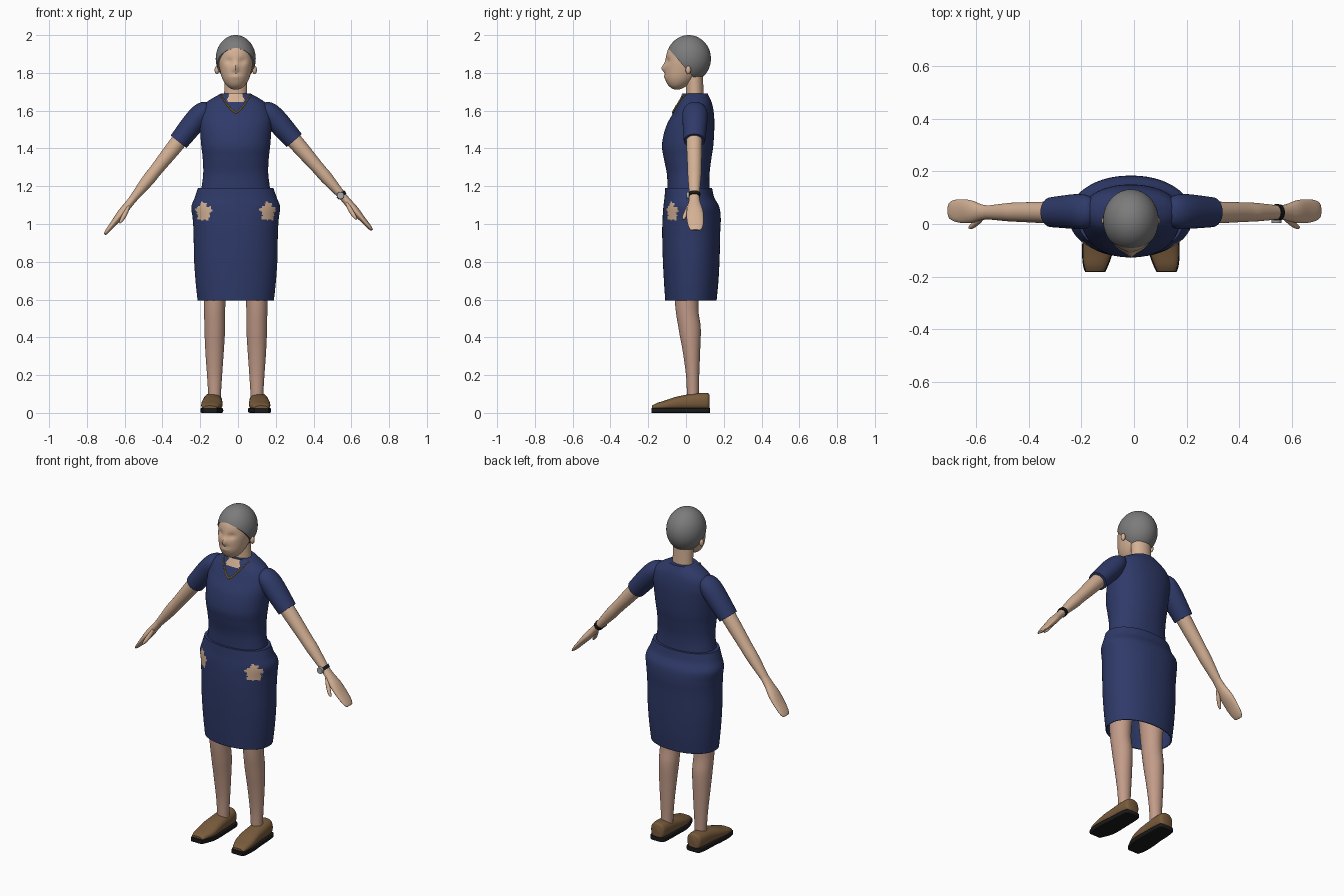
import bpy, bmesh, math
from mathutils import Matrix, Vector
from mathutils.bvhtree import BVHTree

cube = bpy.data.objects.get("Cube")
if cube:
    bpy.data.objects.remove(cube)

MID = -0.012  # the body's centre line


def material(name, r, g, b):
    m = bpy.data.materials.new(name)
    m.use_nodes = True
    m.diffuse_color = (r, g, b, 1)
    bsdf = m.node_tree.nodes["Principled BSDF"]
    bsdf.inputs["Base Color"].default_value = (r, g, b, 1)
    bsdf.inputs["Roughness"].default_value = 0.7
    return m


NAVY = material("navy cloth", 0.028, 0.042, 0.14)
SKIN = material("skin", 0.66, 0.44, 0.30)
LEG = material("leg skin", 0.54, 0.33, 0.25)
HAIR = material("grey hair", 0.2, 0.2, 0.2)
BROWN = material("brown leather", 0.19, 0.105, 0.045)
BLACK = material("black rubber", 0.01, 0.01, 0.01)
GOLD = material("gold", 0.5, 0.3, 0.07)
STEEL = material("watch steel", 0.4, 0.4, 0.4)


def finish(name, bm, mats, rule=None, angle=45):
    """Turn a bmesh into a smooth shaded object; rule picks a material per face."""
    bmesh.ops.recalc_face_normals(bm, faces=bm.faces)
    for f in bm.faces:
        f.smooth = True
        if rule and rule(f.calc_center_median()):
            f.material_index = 1
    me = bpy.data.meshes.new(name)
    bm.to_mesh(me)
    bm.free()
    me.set_sharp_from_angle(angle=math.radians(angle))
    for m in mats:
        me.materials.append(m)
    ob = bpy.data.objects.new(name, me)
    bpy.context.scene.collection.objects.link(ob)
    return ob


def refine(rings, steps):
    """Catmull-Rom interpolation between the key rings."""
    out = []
    for i in range(len(rings) - 1):
        a, b, c, d = (rings[min(max(j, 0), len(rings) - 1)] for j in range(i - 1, i + 3))
        for k in range(steps):
            t = k / steps
            out.append([0.5 * (2 * q + (r - p) * t + (2 * p - 5 * q + 4 * r - s) * t * t
                               + (3 * q - p - 3 * r + s) * t ** 3)
                        for p, q, r, s in zip(a, b, c, d)])
    return out + [list(rings[-1])]


def loft(name, rings, mats, matrix=None, segs=32, steps=5, power=2.0,
         caps=(True, True), rule=None, shape=None):
    """Skin rings (position, centre x, half width, low y, high y) along local z."""
    bm = bmesh.new()
    loops = []
    for t, cx, rx, lo, hi in refine(rings, steps):
        loop = []
        for i in range(segs):
            c, s = math.cos(math.tau * i / segs), math.sin(math.tau * i / segs)
            x = cx + rx * math.copysign(abs(c) ** (2 / power), c)
            y = (lo + hi) / 2 + (hi - lo) / 2 * math.copysign(abs(s) ** (2 / power), s)
            loop.append(bm.verts.new((x, y, t)))
        loops.append(loop)
    for a, b in zip(loops, loops[1:]):
        for i in range(segs):
            j = (i + 1) % segs
            bm.faces.new((a[i], a[j], b[j], b[i]))
    for keep, loop in zip(caps, (loops[0], loops[-1])):
        if keep:
            bm.faces.new(loop)
    for v in bm.verts:
        if shape:
            shape(v.co)
    bm.transform(matrix or Matrix.Translation((MID, 0, 0)))
    return finish(name, bm, mats, rule)


def ellipsoid(name, centre, radii, mat, segs=24):
    bm = bmesh.new()
    bmesh.ops.create_uvsphere(bm, u_segments=segs, v_segments=segs // 2, radius=1)
    bm.transform(Matrix.Translation(centre) @ Matrix.Diagonal((*radii, 1)))
    return finish(name, bm, [mat])


# Head with softly modelled brow, eye sockets, nose and mouth
def face_shape(co):
    if co.y > -0.03:
        return
    def bump(x, z, wx, wz):
        return math.exp(-((abs(co.x) - x) / wx) ** 2 - ((co.z - z) / wz) ** 2)
    co.y += (0.012 * bump(0.035, 1.862, 0.02, 0.016) - 0.016 * bump(0, 1.826, 0.013, 0.02)
             + 0.005 * bump(0, 1.795, 0.03, 0.007) - 0.004 * bump(0, 1.78, 0.03, 0.01))


loft("head", [(1.712, 0, 0.012, -0.06, -0.035), (1.72, 0, 0.032, -0.078, -0.015),
              (1.74, 0, 0.054, -0.098, 0.02), (1.775, 0, 0.073, -0.112, 0.06),
              (1.83, 0, 0.087, -0.114, 0.1), (1.875, 0, 0.092, -0.108, 0.11),
              (1.93, 0, 0.085, -0.092, 0.1), (1.97, 0, 0.05, -0.05, 0.07)],
     [SKIN], segs=48, shape=face_shape)
loft("neck", [(1.62, 0, 0.064, -0.01, 0.1), (1.69, 0, 0.061, 0, 0.093),
              (1.8, 0, 0.06, -0.005, 0.09)], [SKIN])

# Hair cap, cut along a slanting hairline and at the nape
bm = bmesh.new()
bmesh.ops.create_uvsphere(bm, u_segments=48, v_segments=32, radius=1)
bm.transform(Matrix.Translation((MID, 0.014, 1.875)) @ Matrix.Diagonal((0.106, 0.118, 0.125, 1)))
for point, normal in (((0, -0.1, 1.937), (0, -0.115, -0.1)), ((0, 0, 1.778), (0, 0, -1))):
    cut = bmesh.ops.bisect_plane(bm, geom=bm.verts[:] + bm.edges[:] + bm.faces[:],
                                 plane_co=point, plane_no=normal, clear_outer=True)
    rim = [e for e in cut["geom_cut"] if isinstance(e, bmesh.types.BMEdge)]
    bmesh.ops.holes_fill(bm, edges=rim)
finish("hair", bm, [HAIR])
for side, label in ((1, "left"), (-1, "right")):
    ellipsoid(label + "_ear", (MID + side * 0.1, 0.012, 1.815), (0.012, 0.014, 0.022), SKIN)


# Dress top with a small notch at the neckline
def neckline(c):
    return c.z > 1.65 and c.y < 0.02 and abs(c.x - MID) < 0.034 + (1.69 - c.z) * 0.3


torso = loft("dress_top", [(1.15, 0, 0.187, -0.098, 0.13), (1.2, 0, 0.18, -0.098, 0.125),
                           (1.27, 0, 0.172, -0.102, 0.125), (1.35, 0, 0.175, -0.118, 0.135),
                           (1.42, 0, 0.183, -0.127, 0.145), (1.51, 0, 0.189, -0.108, 0.15),
                           (1.58, 0, 0.188, -0.073, 0.148), (1.64, 0, 0.16, -0.043, 0.137),
                           (1.69, 0, 0.08, -0.02, 0.115)],
             [NAVY, SKIN], segs=96, steps=8, power=2.15, rule=neckline)


# Skirt, open at the hem, with ragged bare patches on the hips
def bare_patch(c):
    d = c - Vector((MID + math.copysign(0.172, c.x - MID), -0.076, 1.065))
    a = math.atan2(d.z, d.x)
    return d.length < 0.047 * (1 + 0.14 * math.sin(5 * a) + 0.1 * math.sin(11 * a + 1))


skirt = loft("skirt", [(0.595, 0, 0.202, -0.11, 0.162), (0.7, 0, 0.213, -0.117, 0.172),
                       (0.82, 0, 0.221, -0.123, 0.178), (0.95, 0, 0.223, -0.126, 0.181),
                       (1.03, 0, 0.228, -0.124, 0.184), (1.09, 0, 0.235, -0.12, 0.176),
                       (1.14, 0, 0.217, -0.114, 0.15), (1.19, 0, 0.2, -0.11, 0.138)],
             [NAVY, SKIN], segs=144, steps=12, power=2.15, caps=(False, True), rule=bare_patch)
thick = skirt.modifiers.new("cloth thickness", "SOLIDIFY")
thick.thickness = 0.006

# Necklace beads resting on the chest
tree = BVHTree.FromPolygons([v.co for v in torso.data.vertices],
                            [p.vertices for p in torso.data.polygons])
bm = bmesh.new()
BEADS = 39
for i in range(BEADS):
    u = 2 * i / (BEADS - 1) - 1
    x, z = MID + 0.078 * math.copysign(abs(u) ** 1.15, u), 1.59 + 0.092 * abs(u) ** 1.7
    hit = tree.ray_cast(Vector((x, -1, z)), Vector((0, 1, 0)))[0]
    if hit:
        bmesh.ops.create_icosphere(bm, subdivisions=1, radius=0.0052,
                                   matrix=Matrix.Translation(hit - Vector((0, 0.003, 0))))
finish("necklace", bm, [GOLD])


# Arms: local z runs from the shoulder to the fingertips, local y is the model's y
def frame(start, end):
    d = (end - start).normalized()
    y = Vector((0, 1, 0))
    rot = Matrix((y.cross(d), y, d)).transposed().to_4x4()
    return Matrix.Translation(start) @ rot


for side, label, tip in ((1, "left", (0.71, 0, 0.967)), (-1, "right", (-0.704, 0, 0.947))):
    m = frame(Vector((MID + side * 0.172, 0, 1.6)), Vector(tip))
    loft(label + "_sleeve", [(-0.045, 0, 0.015, 0.03, 0.065), (-0.03, 0, 0.035, 0.0, 0.095),
                             (0.01, 0, 0.053, -0.018, 0.112), (0.08, 0, 0.059, -0.018, 0.113),
                             (0.21, 0, 0.053, -0.012, 0.102)], [NAVY], m)
    loft(label + "_arm", [(0.1, 0, 0.043, 0, 0.088), (0.25, 0, 0.041, 0.003, 0.085),
                          (0.4, 0, 0.034, 0.008, 0.082), (0.47, 0, 0.033, 0.01, 0.08),
                          (0.6, 0, 0.021, 0.018, 0.07)], [SKIN], m)
    loft(label + "_hand", [(0.59, 0, 0.021, 0.018, 0.07), (0.64, 0, 0.021, 0.014, 0.075),
                           (0.7, 0, 0.022, 0.004, 0.09), (0.76, 0, 0.016, 0.004, 0.094),
                           (0.81, 0, 0.012, 0.012, 0.09), (0.835, 0, 0.007, 0.024, 0.078),
                           (0.838, 0, 0.002, 0.04, 0.06)], [SKIN], m)
    thumb = [(0.64, 0.006, 0.009, 0.012, 0.04), (0.68, 0.016, 0.012, -0.004, 0.022),
             (0.72, 0.022, 0.01, -0.018, 0.004), (0.742, 0.024, 0.004, -0.018, -0.008)]
    loft(label + "_thumb", [(t, side * cx, r, a, b) for t, cx, r, a, b in thumb], [SKIN], m, segs=16)
    if side == 1:
        # Wristwatch
        loft("watch_band", [(0.582, 0, 0.027, 0.012, 0.076), (0.602, 0, 0.026, 0.013, 0.075)],
             [BLACK], m, steps=1)
        bm = bmesh.new()
        bmesh.ops.create_cone(bm, cap_ends=True, segments=24, radius1=0.02, radius2=0.018, depth=0.012)
        bm.transform(m @ Matrix.Translation((0.006, 0.009, 0.59)) @ Matrix.Rotation(math.pi / 2, 4, "X"))
        finish("watch_face", bm, [STEEL])

# Legs and shoes
SHOE = Matrix(((1, 0, 0, MID), (0, 0, -1, 0), (0, 1, 0, 0), (0, 0, 0, 1)))
OUTLINE = [(-0.124, 0.121, 0.03, 0.097), (-0.112, 0.121, 0.044, 0.105), (-0.06, 0.122, 0.05, 0.104),
           (0.0, 0.123, 0.052, 0.096), (0.06, 0.125, 0.056, 0.083), (0.11, 0.128, 0.055, 0.066),
           (0.155, 0.134, 0.045, 0.052), (0.18, 0.136, 0.035, 0.038)]
for side, label in ((1, "left"), (-1, "right")):
    leg = [(0.05, 0.112, 0.034, 0.006, 0.07), (0.1, 0.112, 0.034, 0.005, 0.068),
           (0.2, 0.112, 0.04, 0.0, 0.07), (0.33, 0.112, 0.049, -0.018, 0.075),
           (0.45, 0.111, 0.055, -0.04, 0.078), (0.6, 0.111, 0.058, -0.06, 0.066),
           (0.95, 0.1, 0.085, -0.08, 0.11)]
    loft(label + "_leg", [(t, side * cx, r, a, b) for t, cx, r, a, b in leg], [LEG])
    loft(label + "_shoe", [(t, side * cx, r, 0.012, top) for t, cx, r, top in OUTLINE],
         [BROWN], SHOE, power=2.4)
    loft(label + "_sole", [(t * 1.02, side * cx, r + 0.003, 0, 0.026) for t, cx, r, top in OUTLINE],
         [BLACK], SHOE, power=9)
